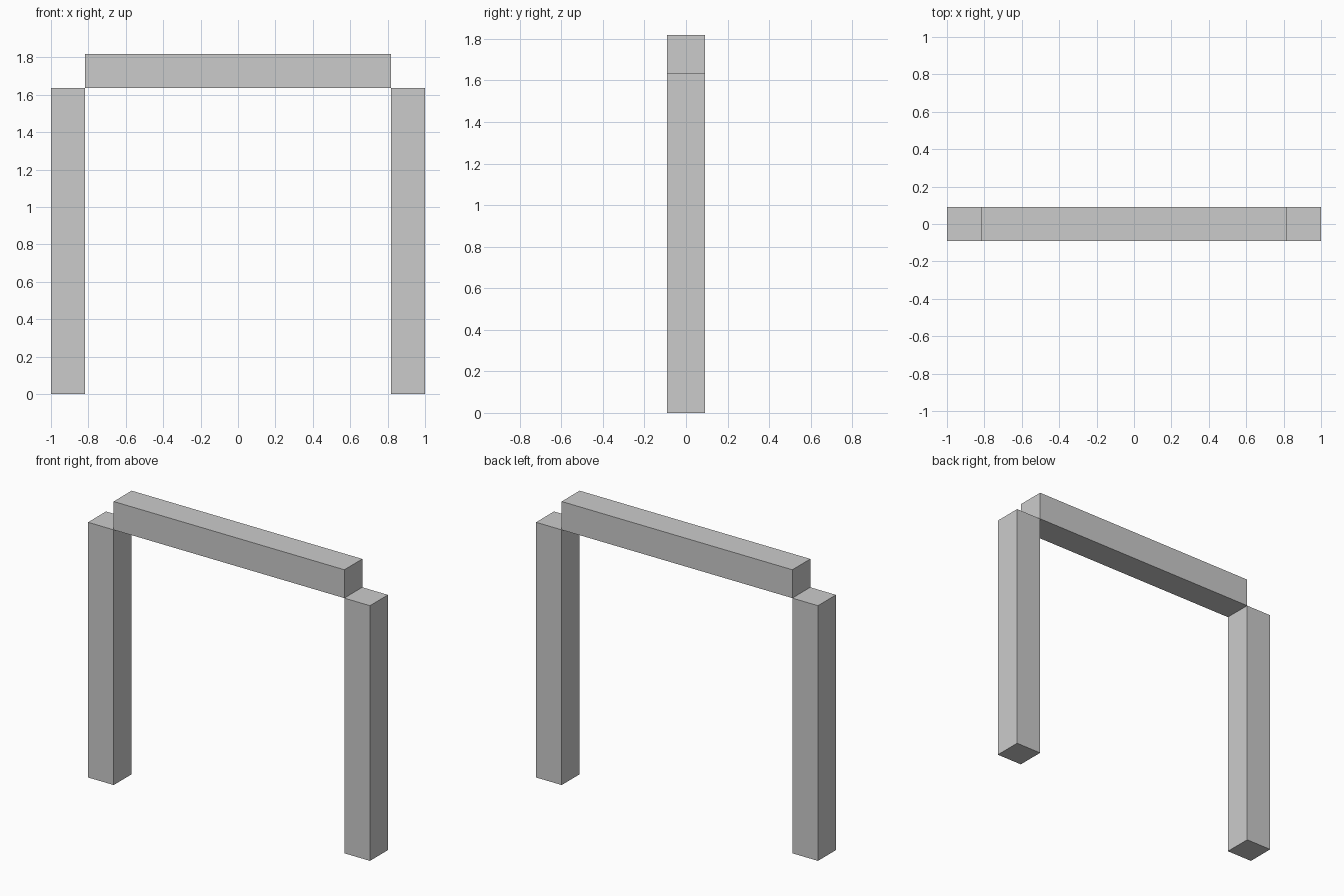
import bpy

if "Cube" in bpy.data.objects:
    bpy.data.objects.remove(bpy.data.objects["Cube"])

U = 2 / 11          # square section of every bar
LENGTH = 9 * U      # all three bars share one length


def bar(name, size, centre):
    bpy.ops.mesh.primitive_cube_add(size=1, location=centre)
    obj = bpy.context.object
    obj.name = name
    obj.scale = size
    bpy.ops.object.transform_apply(location=False, rotation=False, scale=True)
    return obj


# Upright posts
for side, name in ((-1, "left_post"), (1, "right_post")):
    bar(name, (U, U, LENGTH), (side * (1 - U / 2), 0, LENGTH / 2))

# Crossbar sitting above and between the posts, meeting them only at the edges
bar("crossbar", (LENGTH, U, U), (0, 0, LENGTH + U / 2))
